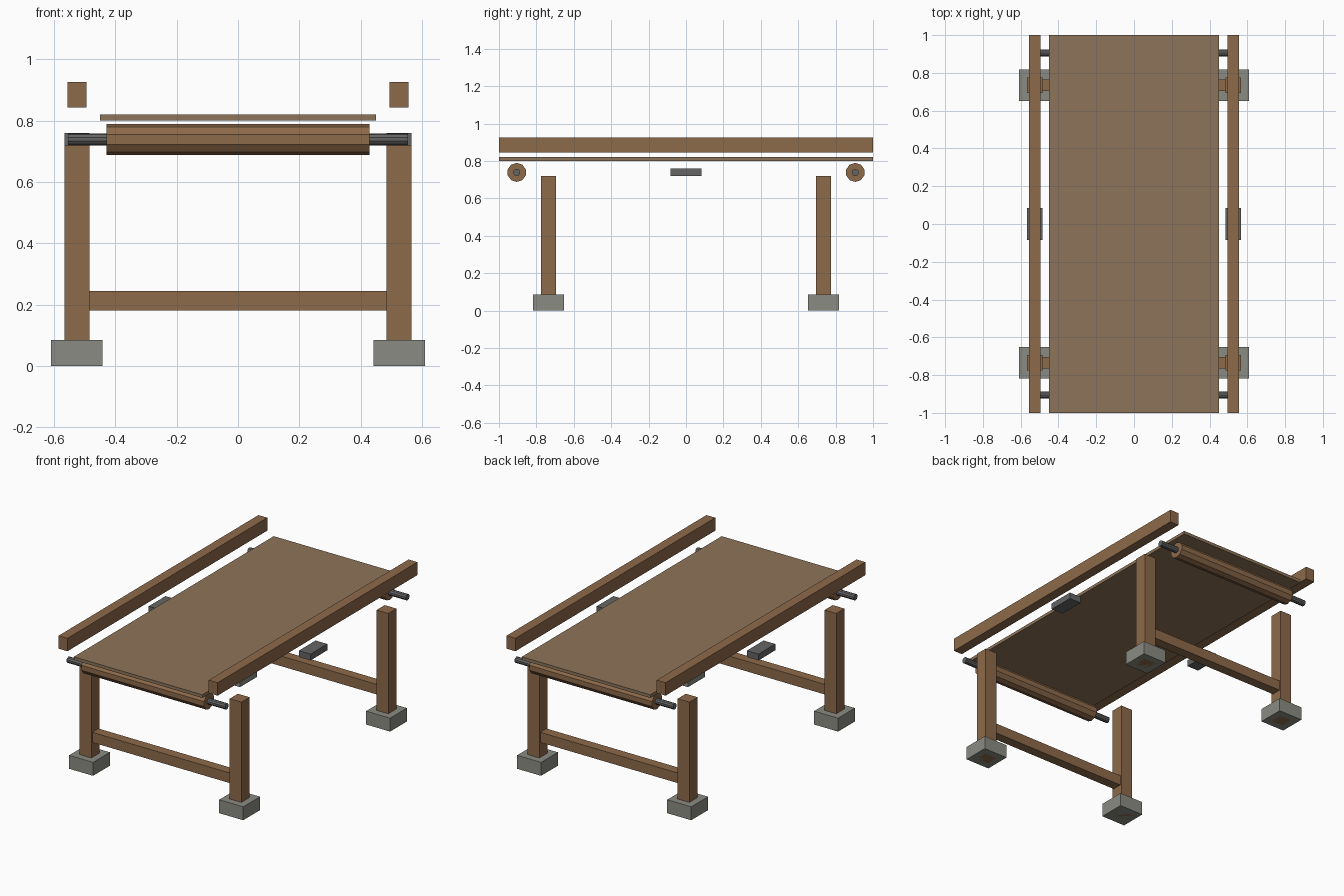
import bpy, bmesh
from mathutils import Matrix

if "Cube" in bpy.data.objects:
    bpy.data.objects.remove(bpy.data.objects["Cube"])

def material(name, rgb):
    m = bpy.data.materials.new(name)
    m.diffuse_color = (*rgb, 1)
    m.use_nodes = True
    m.node_tree.nodes["Principled BSDF"].inputs["Base Color"].default_value = m.diffuse_color
    return m

WOOD = material("wood", (0.27, 0.145, 0.07))
PLANK = material("plank", (0.27, 0.175, 0.10))
STONE = material("stone", (0.26, 0.26, 0.23))
IRON = material("iron", (0.13, 0.13, 0.13))

def finish(name, bm, mat):
    mesh = bpy.data.meshes.new(name)
    bm.to_mesh(mesh)
    bm.free()
    mesh.materials.append(mat)
    ob = bpy.data.objects.new(name, mesh)
    bpy.context.collection.objects.link(ob)
    return ob

def box(name, center, size, mat):
    bm = bmesh.new()
    bmesh.ops.create_cube(bm, size=1, matrix=Matrix.Translation(center) @ Matrix.Diagonal((*size, 1)))
    return finish(name, bm, mat)

def rod(name, y, z, radius, length, mat):
    # ten-sided bar along x, with an edge pointing straight up
    turn = Matrix(((0, 0, 1, 0), (1, 0, 0, 0), (0, 1, 0, 0), (0, 0, 0, 1)))
    bm = bmesh.new()
    bmesh.ops.create_cone(bm, cap_ends=True, segments=10, radius1=radius, radius2=radius,
                          depth=length, matrix=Matrix.Translation((0, y, z)) @ turn)
    return finish(name, bm, mat)

# table board
box("board", (0, 0, 0.811), (0.90, 2.0, 0.02), PLANK)

for sx, side in ((-1, "left"), (1, "right")):
    # long side rails and the iron blocks under them
    box(f"{side}_rail", (sx * 0.526, 0, 0.885), (0.062, 2.0, 0.082), WOOD)
    box(f"{side}_bracket", (sx * 0.526, 0, 0.74), (0.082, 0.168, 0.04), IRON)
    # legs standing through stone feet
    for sy, end in ((-1, "front"), (1, "back")):
        box(f"{end}_{side}_leg", (sx * 0.526, sy * 0.735, 0.36), (0.082, 0.082, 0.72), WOOD)
        box(f"{end}_{side}_foot", (sx * 0.526, sy * 0.735, 0.0425), (0.168, 0.168, 0.085), STONE)

for sy, end in ((-1, "front"), (1, "back")):
    # stretcher between each pair of legs, roller and its axle at each end
    box(f"{end}_stretcher", (0, sy * 0.735, 0.212), (0.97, 0.062, 0.064), WOOD)
    rod(f"{end}_roller", sy * 0.905, 0.739, 0.051, 0.86, WOOD)
    rod(f"{end}_axle", sy * 0.905, 0.739, 0.019, 1.11, IRON)
